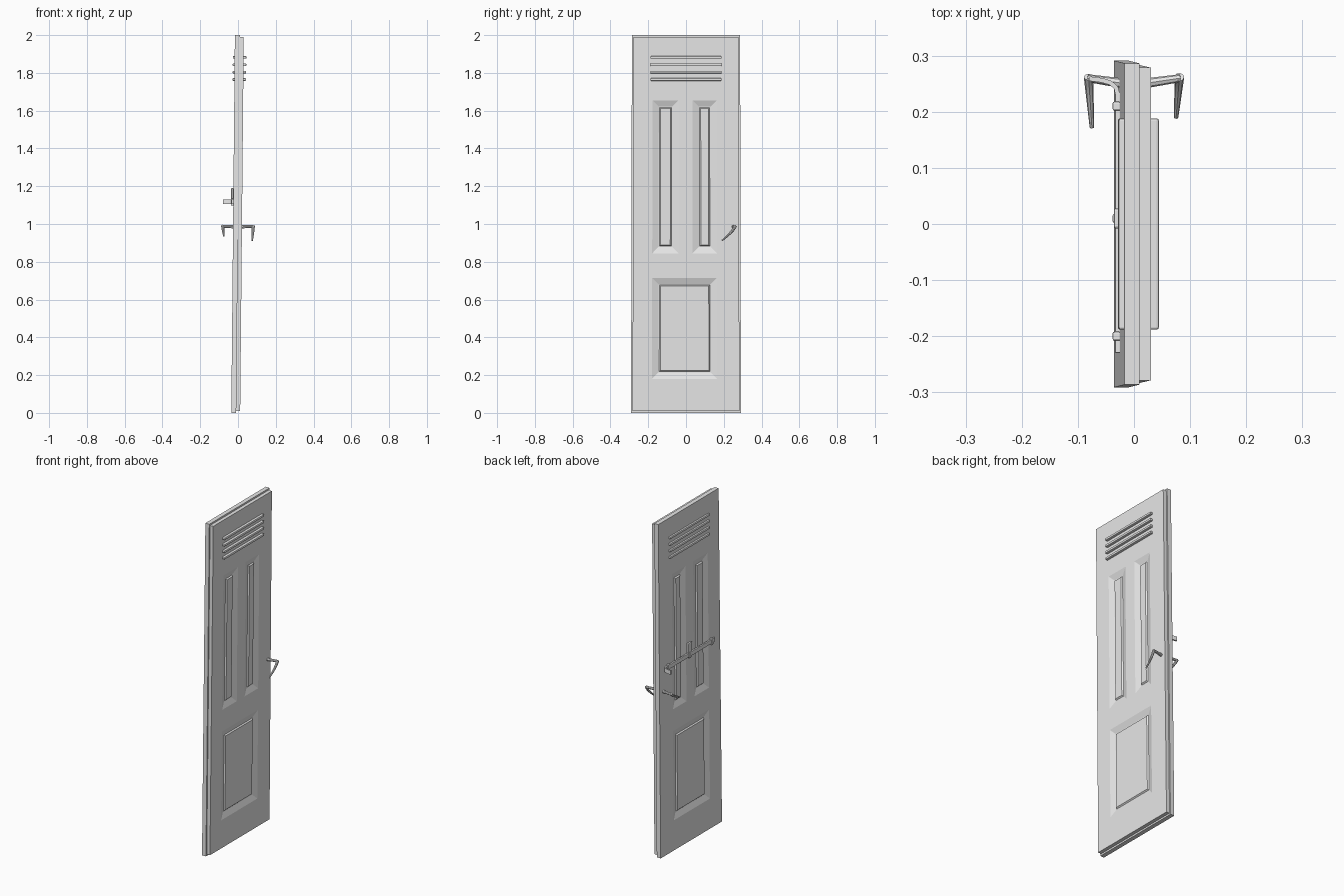
import bpy
import bmesh
from mathutils import Vector

cube = bpy.data.objects.get("Cube")
if cube:
    bpy.data.objects.remove(cube, do_unlink=True)

grey = bpy.data.materials.new("plain_grey")
grey.use_nodes = True
grey.diffuse_color = (0.8, 0.8, 0.8, 1)
grey.node_tree.nodes["Principled BSDF"].inputs["Base Color"].default_value = (0.8, 0.8, 0.8, 1)

LEAN = 0.0095


def finish(name, bm, lean=False):
    """Turn a bmesh into an object; door parts lean slightly towards +x at the top."""
    bmesh.ops.recalc_face_normals(bm, faces=bm.faces)
    if lean:
        for v in bm.verts:
            v.co.x += LEAN * (v.co.z - 1)
            v.co.y *= 1 - 0.008 * v.co.z
    mesh = bpy.data.meshes.new(name)
    bm.to_mesh(mesh)
    bm.free()
    mesh.materials.append(grey)
    obj = bpy.data.objects.new(name, mesh)
    bpy.context.collection.objects.link(obj)
    return obj


def box(name, x, y, z, bevel=0.0, lean=False):
    bm = bmesh.new()
    bmesh.ops.create_cube(bm, size=1)
    for v in bm.verts:
        v.co = Vector([(a + b) / 2 + (b - a) * c for (a, b), c in zip((x, y, z), v.co)])
    if bevel:
        bmesh.ops.bevel(bm, geom=bm.edges[:], offset=bevel, segments=2,
                        profile=0.5, affect='EDGES')
    return finish(name, bm, lean)


# Panelled leaf: a grid of cells given thickness, with panels sunk into its outer face
PANELS = [((-0.18, -0.04), (0.845, 1.655)),
          ((0.035, 0.165), (0.845, 1.655)),
          ((-0.18, 0.165), (0.18, 0.715))]


def leaf(name, x_outer, x_inner, half, bottom, top):
    ys = [-half, -0.18, -0.04, 0.035, 0.165, half]
    zs = [bottom, 0.18, 0.715, 0.845, 1.655, top]
    bm = bmesh.new()
    grid = [[bm.verts.new((x_outer, y, z)) for z in zs] for y in ys]
    for i in range(len(ys) - 1):
        for j in range(len(zs) - 1):
            bm.faces.new((grid[i][j], grid[i + 1][j], grid[i + 1][j + 1], grid[i][j + 1]))
    outer = bm.faces[:]
    copy = bmesh.ops.extrude_face_region(bm, geom=outer, use_keep_orig=True)
    for v in copy["geom"]:
        if isinstance(v, bmesh.types.BMVert):
            v.co.x = x_inner
    bmesh.ops.recalc_face_normals(bm, faces=bm.faces)
    for (y0, y1), (z0, z1) in PANELS:
        cells = []
        for f in bm.faces:
            c = f.calc_center_median()
            if abs(c.x - x_outer) < 1e-5 and y0 < c.y < y1 and z0 < c.z < z1:
                cells.append(f)
        # sloped border, then a raised field
        for width, depth in ((0.034, -0.012), (0.004, 0.0), (0.006, 0.007)):
            bmesh.ops.inset_region(bm, faces=cells, thickness=width, depth=depth,
                                   use_even_offset=True, use_boundary=True)
    return finish(name, bm, lean=True)


leaf("outer_leaf", 0.021, 0, 0.283, 0.01, 1.99)
leaf("inner_leaf", -0.026, 0, 0.291, 0, 2)

# Vent slats showing on both sides
for i in range(4):
    z = 1.765 + 0.039 * i
    box(f"vent_slat_{i + 1}", (-0.036, 0.036), (-0.191, 0.191),
        (z - 0.007, z + 0.007), 0.004, lean=True)

# Latch bar with guides and a centre catch
box("latch_bar", (-0.034, -0.024), (-0.23, 0.235), (1.105, 1.13), 0.002)
for name, y in (("rear_guide", 0.21), ("middle_guide", 0.01), ("front_guide", -0.2)):
    box(name, (-0.038, -0.024), (y - 0.008, y + 0.008), (1.098, 1.137), 0.003)
box("latch_catch", (-0.036, -0.024), (-0.008, 0.028), (1.13, 1.19), 0.004)

# Curved pull at the end of the latch bar
path = [(-0.029, 0.23), (-0.032, 0.243), (-0.041, 0.251), (-0.056, 0.256), (-0.08, 0.259)]
bm = bmesh.new()
rows = []
for i, p in enumerate(path):
    a, b = path[max(i - 1, 0)], path[min(i + 1, len(path) - 1)]
    side = Vector((b[1] - a[1], a[0] - b[0])).normalized() * 0.004
    rows.append([bm.verts.new((p[0] + s * side.x, p[1] + s * side.y, z))
                 for s, z in ((-1, 1.105), (1, 1.105), (1, 1.13), (-1, 1.13))])
for r0, r1 in zip(rows, rows[1:]):
    for k in range(4):
        n = (k + 1) % 4
        bm.faces.new((r0[k], r0[n], r1[n], r1[k]))
bm.faces.new(rows[0])
bm.faces.new(rows[-1])
finish("latch_pull", bm)


def rod(name, points):
    """Round bar through (position, radius) points."""
    curve = bpy.data.curves.new(name, 'CURVE')
    curve.dimensions = '3D'
    curve.bevel_depth = 1
    curve.bevel_resolution = 2
    curve.use_fill_caps = True
    spline = curve.splines.new('POLY')
    spline.points.add(len(points) - 1)
    for sp, (co, radius) in zip(spline.points, points):
        sp.co = (*co, 1)
        sp.radius = radius
    curve.materials.append(grey)
    obj = bpy.data.objects.new(name, curve)
    bpy.context.collection.objects.link(obj)
    bpy.ops.object.select_all(action='DESELECT')
    obj.select_set(True)
    bpy.context.view_layer.objects.active = obj
    bpy.ops.object.convert(target='MESH')
    bpy.ops.object.shade_smooth_by_angle()


# Lever handles: a spindle and a drooping curved lever on each side
for side, sign, tip_y, tip_z in (("outer", 1, 0.19, 0.912), ("inner", -1, 0.172, 0.937)):
    rod(f"{side}_handle_spindle", [((sign * 0.015, 0.25, 0.985), 0.009),
                                   ((sign * 0.083, 0.26, 0.988), 0.007)])
    dy, dz = tip_y - 0.262, tip_z - 0.99
    rod(f"{side}_handle_lever",
        [((sign * (0.081 - 0.006 * t), 0.262 + dy * t, 0.99 + dz * t ** 0.75), 0.0085 - 0.0045 * t)
         for t in (0, 0.2, 0.4, 0.6, 0.8, 1)])
